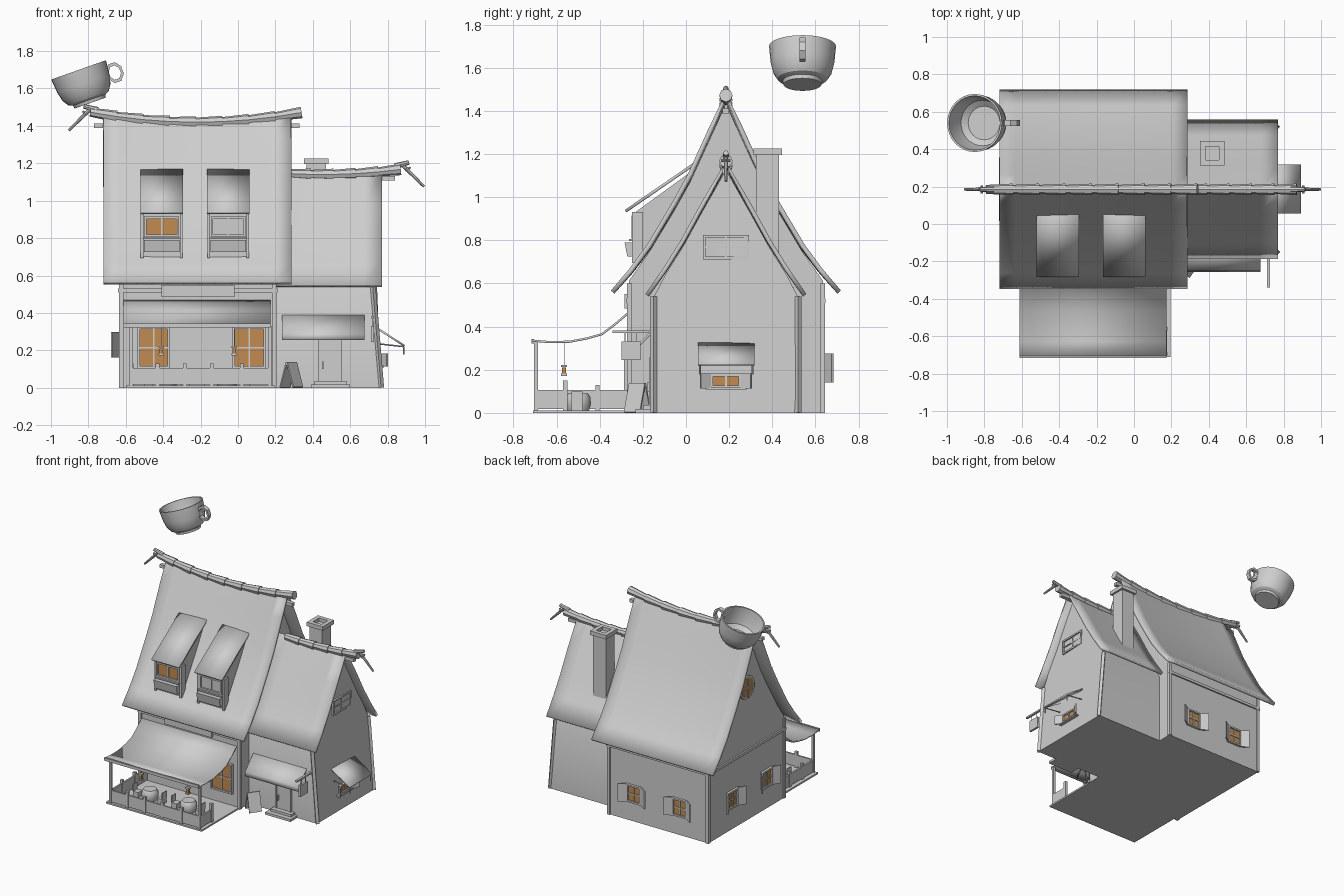
import bpy, bmesh
from math import pi, cos, sin, radians
from mathutils import Matrix, Vector

cube = bpy.data.objects.get("Cube")
if cube:
    bpy.data.objects.remove(cube, do_unlink=True)


def material(name, rgb):
    m = bpy.data.materials.new(name)
    m.use_nodes = True
    m.diffuse_color = (*rgb, 1)
    m.node_tree.nodes["Principled BSDF"].inputs["Base Color"].default_value = (*rgb, 1)
    return m


GREY = material("plain grey", (0.62, 0.62, 0.62))
ORANGE = material("warm window orange", (0.54, 0.26, 0.085))
I = Matrix.Identity(4)
MID = 0.185          # y of both ridges
made = []


def finish(name, bm, mat=GREY, M=I):
    bmesh.ops.recalc_face_normals(bm, faces=bm.faces[:])
    me = bpy.data.meshes.new(name)
    bm.to_mesh(me)
    bm.free()
    me.materials.append(mat)
    ob = bpy.data.objects.new(name, me)
    ob.matrix_world = M
    bpy.context.scene.collection.objects.link(ob)
    made.append(ob)
    return ob


def boxes(name, items, mat=GREY, M=I):
    """Each item: centre, size, optional turn about z in degrees."""
    bm = bmesh.new()
    for c, s, *turn in items:
        T = Matrix.Translation(c) @ Matrix.Rotation(radians(turn[0] if turn else 0), 4, 'Z')
        bmesh.ops.create_cube(bm, size=1, matrix=T @ Matrix.Diagonal((*s, 1)))
    return finish(name, bm, mat, M)


def span(x0, x1, y0, y1, z0, z1):
    return ((x0 + x1) / 2, (y0 + y1) / 2, (z0 + z1) / 2), (x1 - x0, y1 - y0, z1 - z0)


def rods(name, items, sides=8):
    """Each item: start, end, start radius, end radius."""
    bm = bmesh.new()
    for p, q, r1, r2 in items:
        p, q = Vector(p), Vector(q)
        T = Matrix.Translation((p + q) / 2) @ (q - p).to_track_quat('Z', 'Y').to_matrix().to_4x4()
        bmesh.ops.create_cone(bm, cap_ends=True, segments=sides, radius1=r1, radius2=r2,
                              depth=(q - p).length, matrix=T)
    return finish(name, bm)


def loft(name, prof, xs, shape=lambda x, y, z: (x, y, z), solid=False, thick=0):
    """Sweep a (y, z) profile along x; solid ones are closed and capped."""
    bm = bmesh.new()
    rows = [[bm.verts.new(shape(x, y, z)) for y, z in prof] for x in xs]
    n = len(prof)
    for a, b in zip(rows, rows[1:]):
        for i in range(n if solid else n - 1):
            j = (i + 1) % n
            bm.faces.new((a[i], a[j], b[j], b[i]))
    if solid:
        bm.faces.new(rows[0])
        bm.faces.new(rows[-1])
    ob = finish(name, bm)
    if thick:
        mod = ob.modifiers.new("thickness", 'SOLIDIFY')
        mod.thickness, mod.offset = thick, 0
    return ob


def lathe(name, prof, M=I, mat=GREY, n=24):
    bm = bmesh.new()
    rows = [[bm.verts.new((r * cos(2 * pi * k / n), r * sin(2 * pi * k / n), z)) for k in range(n)]
            for r, z in prof]
    for a, b in zip(rows, rows[1:]):
        for k in range(n):
            bm.faces.new((a[k], a[(k + 1) % n], b[(k + 1) % n], b[k]))
    bm.faces.new(rows[0])
    bm.faces.new(rows[-1])
    return finish(name, bm, mat, M)


def both(half):
    return [(MID - d, z) for d, z in half] + [(MID + d, z) for d, z in reversed(half) if d > 0]


def steps(a, b, n):
    return [a + (b - a) * i / n for i in range(n + 1)]


def window(name, pos, turn, w, h, glass=ORANGE, shutter=0, cols=2, rows=2):
    M = Matrix.Translation(pos) @ Matrix.Rotation(radians(turn), 4, 'Z')
    boxes(name + "_glass", [((0, -0.002, 0), (w, 0.006, h))], glass, M)
    t = 0.012
    bars = [((s * w / 2, -0.006, 0), (t, 0.02, h + t)) for s in (-1, 1)]
    bars += [((0, -0.006, s * h / 2), (w + t, 0.02, t)) for s in (-1, 1)]
    bars += [((w * (i / cols - 0.5), -0.005, 0), (0.008, 0.012, h)) for i in range(1, cols)]
    bars += [((0, -0.005, h * (i / rows - 0.5)), (w, 0.012, 0.008)) for i in range(1, rows)]
    boxes(name + "_frame", bars, GREY, M)
    if shutter:
        boxes(name + "_shutters", [((s * (w / 2 + shutter * 0.45), -0.025, 0),
                                    (shutter, 0.01, h + 0.015), -s * 32) for s in (-1, 1)], GREY, M)


# Sagging ridges
def main_ridge(x):
    return 1.42 + 0.05 * ((x + 0.22) / 0.55) ** 2


def wing_ridge(x):
    return 1.14 + 0.025 * ((x - 0.45) / 0.4) ** 2


def main_shape(x, y, z):
    return x, y, z + (main_ridge(x) - 1.42) * max(0, z - 0.56) / 0.86


def wing_shape(x, y, z):
    lean = 0.045 * max(0, 1 - z / 0.53) if x > 0.6 else 0
    return x + lean, y, z + (wing_ridge(x) - 1.14) * max(0, z - 0.54) / 0.6


# Houses: walls and curved roofs
main_roof = [(0.525, 0.56), (0.44, 0.655), (0.355, 0.765), (0.24, 0.95), (0.165, 1.08), (0.07, 1.28), (0, 1.43)]
wing_roof = [(0.365, 0.545), (0.28, 0.665), (0.2, 0.79), (0.11, 0.95), (0, 1.14)]
main_wall = [(0.45, 0), (0.45, 0.61)] + [(d, z - 0.025) for d, z in main_roof[2:]]
wing_wall = [(0.34, 0), (0.338, 0.53)] + [(d, z - 0.025) for d, z in wing_roof[1:]]
loft("main_walls", both(main_wall), steps(-0.63, 0.2, 8), main_shape, solid=True)
loft("wing_walls", both(wing_wall), steps(0.15, 0.72, 6), wing_shape, solid=True)
loft("main_roof", both(main_roof), steps(-0.72, 0.285, 12), main_shape, thick=0.022)
loft("wing_roof", both(wing_roof), steps(0.2, 0.77, 6), lambda x, y, z: (x, y, wing_shape(x, y, z)[2]), thick=0.02)
boxes("wall_trim", [span(-0.64, 0.21, y - 0.008, y + 0.008, 0.51, 0.53) for y in (-0.268, 0.638)]
      + [span(-0.642, -0.626, -0.27, 0.64, 0.51, 0.53)])
boxes("corner_posts", [span(x - 0.012, x + 0.012, y - 0.012, y + 0.012, 0, 0.6)
                       for x in (-0.625, 0.195) for y in (-0.262, 0.632)])
rods("wing_corner_beams", [((0.765, y, 0), (0.72, y, 0.54), 0.016, 0.016) for y in (-0.15, 0.52)], 4)

# Ridge tiles, beam ends and finials
for name, ridge, a, b, n in (("main", main_ridge, -0.79, 0.34, 8), ("wing", wing_ridge, 0.27, 0.87, 5)):
    xs = steps(a, b, n)
    rods(name + "_ridge_tiles", [((p, MID, ridge(p)), (q, MID, ridge(q)), 0.024, 0.031)
                                 for p, q in zip(xs, xs[1:])])
boxes("beam_ends", [span(a, b, MID - 0.015, MID + 0.015, z - 0.012, z + 0.012)
                    for a, b, z in ((-0.77, -0.6, 1.4), (0.18, 0.33, 1.4), (0.68, 0.84, 1.12))])
for name, x, z, s in (("left", -0.78, 1.5, -1), ("right", 0.87, 1.2, 1)):
    tip = (x + s * 0.125, MID, z - 0.125)
    rods(name + "_finial", [((x, MID, z), tip, 0.011, 0.007),
                            ((x - s * 0.03, MID, z - 0.015), (x + s * 0.045, MID, z + 0.005), 0.016, 0.012),
                            ((x + s * 0.03, MID, z - 0.045), (x + s * 0.05, MID, z - 0.02), 0.01, 0.006),
                            ((x + s * 0.035, MID - 0.022, z - 0.03), (x + s * 0.035, MID + 0.022, z - 0.03), 0.007, 0.007)])

# Chimney
boxes("chimney", [span(0.365, 0.47, 0.325, 0.43, 0.65, 1.2)])
boxes("chimney_cap", [span(0.352, 0.485, y, y + 0.03, 1.195, 1.225) for y in (0.312, 0.415)]
      + [span(x, x + 0.03, 0.312, 0.445, 1.195, 1.225) for x in (0.352, 0.455)])

# Dormers with flower boxes
for name, x, glass in (("left_dormer", -0.408, ORANGE), ("right_dormer", -0.052, GREY)):
    loft(name + "_walls", [(-0.235, 0.7), (-0.235, 0.93), (0.04, 1.13), (0.04, 0.7)],
         (x - 0.1, x + 0.1), solid=True)
    loft(name + "_roof", [(-0.28, 0.935), (0.055, 1.165)], (x - 0.113, x + 0.113), thick=0.014)
    window(name + "_window", (x, -0.237, 0.862), 0, 0.175, 0.095, glass, rows=1)
    boxes(name + "_posts", [span(x + s * 0.105 - 0.007, x + s * 0.105 + 0.007, -0.25, -0.2, 0.695, 0.93) for s in (-1, 1)])
    loft(name + "_flower_box", [(-0.285, 0.79), (-0.235, 0.79), (-0.235, 0.725), (-0.272, 0.725)],
         (x - 0.095, x + 0.095), solid=True)
    boxes(name + "_sill", [span(x - 0.1, x + 0.1, -0.265, -0.235, 0.797, 0.807)])

# Porch: deck, awning, posts, fence
boxes("porch_deck", [span(-0.6, 0.195, -0.71, -0.26, 0, 0.012)])
loft("porch_awning", [(-0.715, 0.335), (-0.63, 0.328), (-0.54, 0.33), (-0.46, 0.345), (-0.39, 0.365),
                      (-0.33, 0.41), (-0.265, 0.465)], (-0.612, 0.175), thick=0.01)
boxes("awning_valance", [span(-0.612, 0.175, -0.717, -0.705, 0.322, 0.343)])
boxes("porch_posts", [span(x - 0.009, x + 0.009, -0.704, -0.686, 0, 0.33) for x in (-0.57, 0.17)]
      + [span(x - 0.01, x + 0.01, -0.705, -0.685, 0, 0.13) for x in (-0.43, -0.285, -0.14, 0.02)]
      + [span(-0.58, -0.56, y - 0.01, y + 0.01, 0, 0.13) for y in (-0.56, -0.41)]
      + [span(0.16, 0.18, -0.57, -0.55, 0, 0.15)])
boxes("porch_fence", [span(-0.57, 0.17, -0.701, -0.689, 0.018, 0.105),
                      span(-0.576, -0.564, -0.695, -0.27, 0.018, 0.105),
                      span(0.164, 0.176, -0.695, -0.56, 0.018, 0.105)])
window("porch_left_window", (-0.45, -0.272, 0.215), 0, 0.16, 0.21)
window("porch_right_window", (0.06, -0.272, 0.215), 0, 0.165, 0.21)
boxes("name_board", [span(-0.41, -0.02, -0.285, -0.27, 0.485, 0.55)])

# Tables, chairs and hanging lanterns
for name, x in (("left", -0.38), ("right", -0.06)):
    at = Matrix.Translation((x, -0.5, 0.01))
    lathe(name + "_table", [(0.05, 0), (0.06, 0.03), (0.056, 0.065), (0.045, 0.08)], at, n=16)
    boxes(name + "_chairs", [i for s in (-1, 1) for i in (
        span(x + s * 0.1 - 0.022, x + s * 0.1 + 0.022, -0.53, -0.48, 0.012, 0.05),
        span(x + s * 0.122 - 0.004, x + s * 0.122 + 0.004, -0.53, -0.48, 0.05, 0.1))])
    lx = -0.41 if x < -0.2 else -0.02
    boxes(name + "_lantern", [((lx, -0.565, 0.195), (0.018, 0.018, 0.03))], ORANGE)
    boxes(name + "_lantern_frame", [((lx, -0.565, z), (0.028, 0.028, 0.01)) for z in (0.177, 0.217)]
          + [((lx, -0.565, 0.27), (0.003, 0.003, 0.11))])

# Wing front: awning, door, steps, signs
loft("shop_awning", [(-0.25, 0.255), (-0.245, 0.285), (-0.15, 0.385)], (0.235, 0.675), thick=0.012)
boxes("door", [span(0.44, 0.545, -0.165, -0.15, 0.03, 0.25)])
boxes("door_frame", [span(0.428, 0.44, -0.172, -0.15, 0.03, 0.255), span(0.545, 0.557, -0.172, -0.15, 0.03, 0.255),
                     span(0.428, 0.557, -0.172, -0.15, 0.245, 0.257), span(0.465, 0.52, -0.17, -0.15, 0.14, 0.21),
                     span(0.45, 0.456, -0.18, -0.16, 0.1, 0.14)])
boxes("door_steps", [span(0.39, 0.6, -0.235, -0.15, 0, 0.018), span(0.41, 0.58, -0.2, -0.15, 0.018, 0.036)])
board = Matrix.Translation((0.285, -0.225, 0)) @ Matrix.Rotation(radians(55), 4, 'Z')
for s in (-1, 1):
    tilt = board @ Matrix.Translation((0, s * 0.022, 0.07)) @ Matrix.Rotation(s * 0.3, 4, 'X')
    boxes("sandwich_board", [((0, 0, 0), (0.09, 0.008, 0.14))], GREY, tilt)
boxes("hanging_sign", [span(0.712, 0.728, -0.34, -0.15, 0.37, 0.382), span(0.712, 0.728, -0.3, -0.21, 0.245, 0.33),
                       span(0.718, 0.722, -0.285, -0.281, 0.33, 0.37), span(0.718, 0.722, -0.23, -0.226, 0.33, 0.37)])

# Wing end: window under a small awning, gable window
window("wing_end_window", (0.757, MID, 0.148), 90, 0.13, 0.055, shutter=0.06, rows=1)
bm = bmesh.new()
bm.faces.new([bm.verts.new(v) for v in ((0.735, 0.055, 0.318), (0.735, 0.318, 0.318),
                                        (0.887, 0.318, 0.22), (0.887, 0.055, 0.22))])
finish("wing_end_awning", bm).modifiers.new("thickness", 'SOLIDIFY').thickness = 0.01
rods("wing_end_awning_arms", [((0.75, y, 0.235), (0.885, y, 0.22), 0.004, 0.004) for y in (0.065, 0.308)]
     + [((0.885, y, 0.22), (0.885, y, 0.178), 0.004, 0.004) for y in (0.065, 0.308)])
boxes("wing_end_sill", [span(0.74, 0.78, 0.09, 0.28, 0.108, 0.118)])
window("wing_gable_window", (0.723, MID, 0.768), 90, 0.2, 0.1, GREY)

# Back and left windows with shutters, round gable window
for i, x in enumerate((-0.4, -0.02)):
    window("back_window_%d" % i, (x, 0.637, 0.208), 180, 0.11, 0.12, shutter=0.065)
for i, y in enumerate((-0.05, 0.36)):
    window("left_window_%d" % i, (-0.632, y, 0.23), -90, 0.11, 0.12, shutter=0.065)
side = Matrix.Translation((-0.63, MID, 1.0)) @ Matrix.Rotation(-pi / 2, 4, 'Y')
lathe("round_window_frame", [(0.085, -0.01), (0.085, 0.012), (0.07, 0.012), (0.07, -0.01)], side)
lathe("round_window_glass", [(0.07, 0), (0.07, 0.014)], side, ORANGE)
boxes("round_window_bars", [((0, 0, 0.016), (0.14, 0.01, 0.01)), ((0, 0, 0.016), (0.01, 0.14, 0.01))], GREY, side)

# Tilted floating cup with an angular handle
cup = Matrix.Translation((-0.79, 0.54, 1.522)) @ Matrix.Rotation(radians(-19.4), 4, 'Y')
lathe("cup", [(0.088, 0), (0.092, 0.018), (0.115, 0.028), (0.136, 0.06), (0.148, 0.11), (0.155, 0.188),
              (0.145, 0.188), (0.137, 0.11), (0.122, 0.06), (0.09, 0.035)], cup, n=32)
ring = [(0.178 + r * 0.9 * cos(k * pi / 4 + pi / 8), 0.11 + r * 1.1 * sin(k * pi / 4 + pi / 8))
        for r in (0.052, 0.036) for k in range(8)]
bm = bmesh.new()
rows = [[bm.verts.new((x, y, z)) for x, z in ring] for y in (-0.015, 0.015)]
for k in range(8):
    j = (k + 1) % 8
    for a, b in ((rows[0], rows[0]), (rows[1], rows[1])):
        bm.faces.new((a[k], a[j], b[j + 8], b[k + 8]))
    for o in (0, 8):
        bm.faces.new((rows[0][k + o], rows[0][j + o], rows[1][j + o], rows[1][k + o]))
finish("cup_handle", bm, GREY, cup)

# Smooth curved parts, keep edges sharp
bpy.ops.object.select_all(action='DESELECT')
for ob in made:
    ob.select_set(True)
bpy.context.view_layer.objects.active = made[0]
bpy.ops.object.shade_smooth_by_angle(angle=radians(30))
